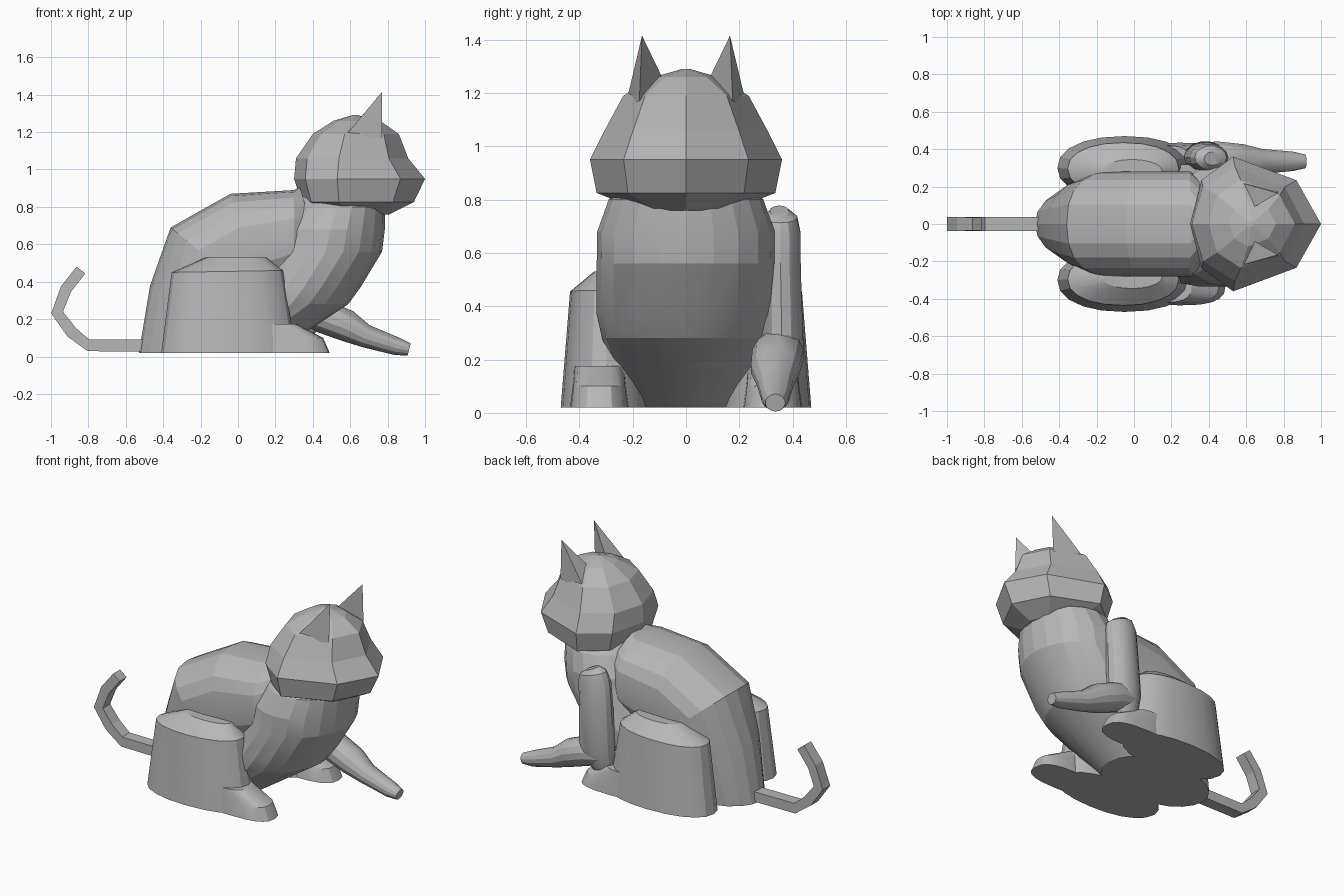
import bpy, bmesh, math
from mathutils import Vector

cube = bpy.data.objects.get("Cube")
if cube:
    bpy.data.objects.remove(cube, do_unlink=True)

grey = bpy.data.materials.new("plain_grey")
grey.use_nodes = True
colour = (0.47, 0.47, 0.47, 1)
grey.diffuse_color = colour
grey.node_tree.nodes["Principled BSDF"].inputs["Base Color"].default_value = colour


def skin(name, rings, smooth_angle=0):
    """Bridge a list of equal point rings and cap both ends."""
    bm = bmesh.new()
    loops = [[bm.verts.new(p) for p in ring] for ring in rings]
    count = len(loops[0])
    for low, high in zip(loops, loops[1:]):
        for i in range(count):
            j = (i + 1) % count
            bm.faces.new((low[i], low[j], high[j], high[i]))
    bm.faces.new(loops[0])
    bm.faces.new(loops[-1])
    bmesh.ops.recalc_face_normals(bm, faces=bm.faces)
    mesh = bpy.data.meshes.new(name)
    bm.to_mesh(mesh)
    bm.free()
    mesh.materials.append(grey)
    obj = bpy.data.objects.new(name, mesh)
    bpy.context.collection.objects.link(obj)
    if smooth_angle:
        bpy.ops.object.select_all(action="DESELECT")
        obj.select_set(True)
        bpy.context.view_layer.objects.active = obj
        bpy.ops.object.shade_smooth_by_angle(angle=math.radians(smooth_angle))


def power(v, n):
    return math.copysign(abs(v) ** (2 / n), v)


def oval(back, front, width, y=0, n=2, sides=20):
    """Tilted oval spanning two (x, z) points in the side plane."""
    a, b = Vector((back[0], y, back[1])), Vector((front[0], y, front[1]))
    mid, half = (a + b) / 2, (b - a) / 2
    ring = []
    for i in range(sides):
        t = math.tau * i / sides
        ring.append(mid + half * power(math.cos(t), n)
                    + Vector((0, width * power(math.sin(t), n), 0)))
    return ring


def level(z, back, front, width, y=0, n=2):
    return oval((back, z), (front, z), width, y, n)


def tube(name, path, sides=14, y_scale=1.0, turn=0.0, smooth_angle=25):
    """Tube along (x, y, z, radius) points that bends in the side plane."""
    pts = [Vector(p[:3]) for p in path]
    rings = []
    for k, p in enumerate(pts):
        d = pts[min(k + 1, len(pts) - 1)] - pts[max(k - 1, 0)]
        up = Vector((-d.z, 0, d.x)).normalized()
        ring = []
        for i in range(sides):
            t = math.tau * i / sides + turn
            side = Vector((0, y_scale * math.sin(t), 0))
            ring.append(p + (up * math.cos(t) + side) * path[k][3])
        rings.append(ring)
    skin(name, rings, smooth_angle)


# Rump and back, bending from the seat forward to the neck
skin("back", [
    level(0.02, -0.53, 0.05, 0.21),
    oval((-0.47, 0.38), (0.1, 0.2), 0.26),
    oval((-0.36, 0.69), (0.12, 0.3), 0.28, n=2.4),
    oval((-0.04, 0.87), (0.12, 0.3), 0.28, n=2.4),
    oval((0.3, 0.89), (0.3, 0.4), 0.28, n=2.4),
    oval((0.33, 0.91), (0.45, 0.5), 0.22),
], 15)

# Leaning chest built from level rings
skin("chest", [
    level(0.02, -0.3, 0.2, 0.21),
    level(0.28, -0.02, 0.59, 0.315),
    level(0.37, 0.05, 0.655, 0.335),
    level(0.56, 0.17, 0.77, 0.335),
    level(0.68, 0.2, 0.785, 0.333),
    level(0.8, 0.28, 0.785, 0.29),
    level(0.88, 0.36, 0.72, 0.2),
], 15)

# Faceted head: height, front x, back x, side x, half width
head_rings = []
for z, xf, xb, xs, w in [
    (0.76, 0.81, 0.45, 0.6, 0.17),
    (0.825, 0.94, 0.34, 0.54, 0.335),
    (0.95, 1.0, 0.3, 0.53, 0.36),
    (1.06, 0.91, 0.31, 0.54, 0.305),
    (1.19, 0.86, 0.4, 0.57, 0.235),
    (1.26, 0.76, 0.51, 0.61, 0.12),
    (1.29, 0.64, 0.61, 0.625, 0.015),
]:
    fs, bs = xs + (xf - xs) * 0.72, xs + (xb - xs) * 0.74
    d = w * 0.65
    head_rings.append([(xf, 0, z), (fs, d, z), (xs, w, z), (bs, d, z),
                       (xb, 0, z), (bs, -d, z), (xs, -w, z), (fs, -d, z)])
skin("head", head_rings)

for side, s in (("left", 1), ("right", -1)):
    # Pointed ear
    tip = Vector((0.77, s * 0.165, 1.415))
    base = [(0.54, s * 0.23, 1.14), (0.77, s * 0.175, 1.17), (0.64, s * 0.09, 1.26)]
    skin(side + "_ear", [base, [tip.lerp(Vector(p), 0.01) for p in base]])

    # Haunch with a bevelled top
    skin(side + "_haunch", [
        level(0.02, -0.41, 0.31, 0.17, s * 0.3, 2.2),
        oval((-0.355, 0.45), (0.24, 0.46), 0.14, s * 0.295, 2.2),
        level(0.53, -0.17, 0.15, 0.06, s * 0.285),
    ], 25)

    # Hind foot stepping down to the toes
    skin(side + "_hind_foot", [
        level(0.02, 0.0, 0.49, 0.11, s * 0.325, 2.8),
        level(0.1, 0.0, 0.455, 0.1, s * 0.325, 2.8),
        level(0.175, 0.0, 0.31, 0.095, s * 0.325, 2.8),
    ], 25)

# Front leg: upright upper part and reaching forearm
tube("left_upper_foreleg", [
    (0.42, 0.35, 0.757, 0.05), (0.41, 0.355, 0.735, 0.088),
    (0.4, 0.355, 0.68, 0.105), (0.39, 0.355, 0.53, 0.108),
    (0.38, 0.36, 0.25, 0.115), (0.34, 0.35, 0.14, 0.07),
], y_scale=0.72)
tube("left_forearm", [
    (0.34, 0.35, 0.23, 0.07), (0.44, 0.345, 0.22, 0.09),
    (0.58, 0.335, 0.165, 0.085), (0.68, 0.335, 0.11, 0.062),
    (0.85, 0.335, 0.054, 0.048), (0.915, 0.335, 0.038, 0.034),
], y_scale=1.1)

# Square curled tail
tube("tail", [
    (-0.3, 0, 0.058, 0.045), (-0.8, 0, 0.06, 0.045),
    (-0.89, 0, 0.13, 0.045), (-0.967, 0, 0.235, 0.045),
    (-0.92, 0, 0.36, 0.043), (-0.84, 0, 0.462, 0.042),
], sides=4, y_scale=1.2, turn=math.pi / 4, smooth_angle=0)
